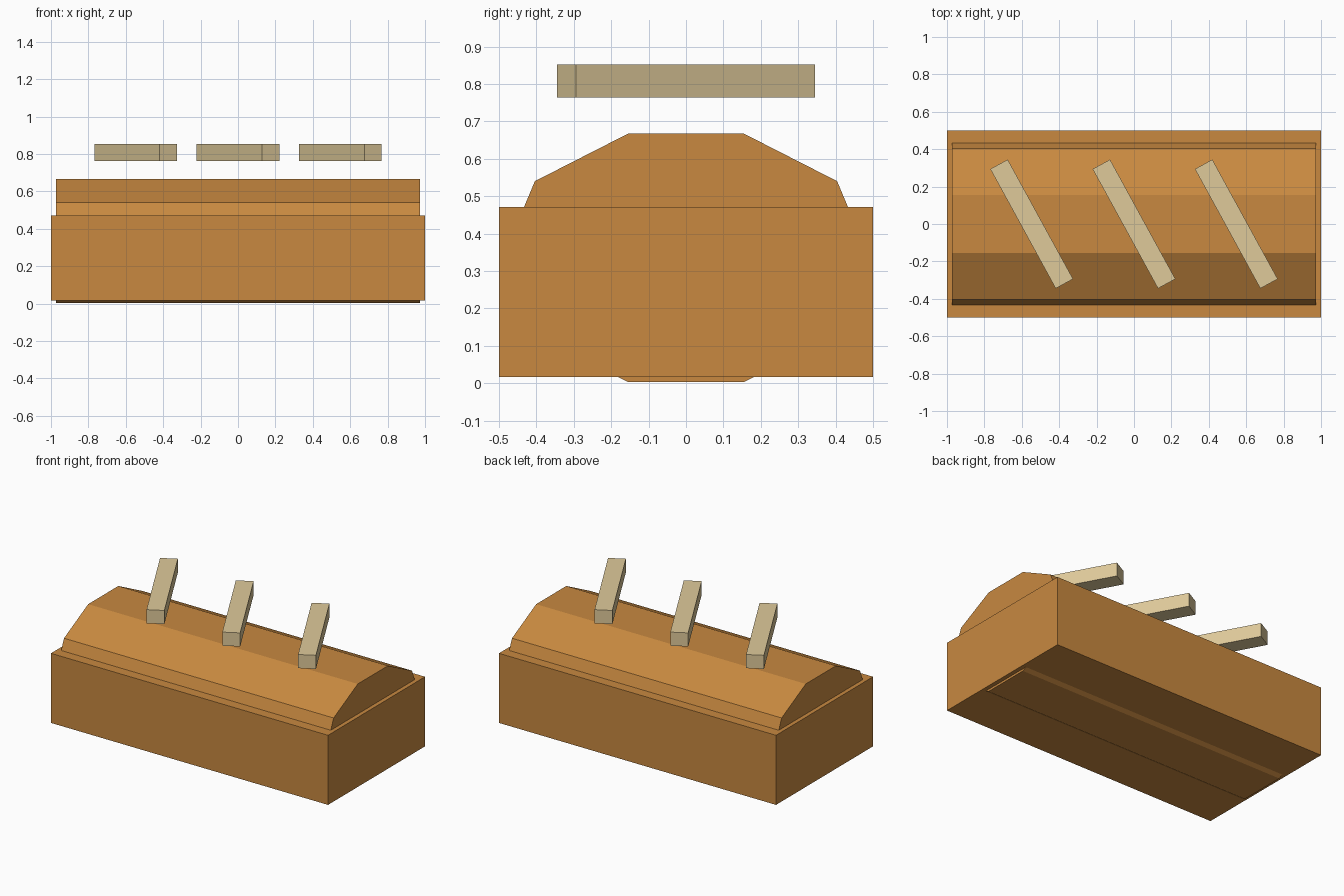
import bpy, bmesh, math
from mathutils import Matrix

cube = bpy.data.objects.get("Cube")
if cube:
    bpy.data.objects.remove(cube, do_unlink=True)


def material(name, rgb):
    mat = bpy.data.materials.new(name)
    mat.use_nodes = True
    mat.diffuse_color = (*rgb, 1)
    mat.node_tree.nodes["Principled BSDF"].inputs["Base Color"].default_value = (*rgb, 1)
    return mat


def add_object(name, bm, mat):
    bmesh.ops.recalc_face_normals(bm, faces=bm.faces)
    mesh = bpy.data.meshes.new(name)
    bm.to_mesh(mesh)
    bm.free()
    mesh.materials.append(mat)
    obj = bpy.data.objects.new(name, mesh)
    bpy.context.collection.objects.link(obj)
    return obj


def box(name, size, centre, mat, turn=0):
    bm = bmesh.new()
    bmesh.ops.create_cube(bm, size=1, matrix=Matrix.Diagonal((*size, 1)))
    obj = add_object(name, bm, mat)
    obj.location = centre
    obj.rotation_euler.z = turn
    return obj


crust = material("crust brown", (0.578, 0.25, 0.051))
cream = material("pale cream", (0.738, 0.591, 0.323))

# Rectangular lower body
box("lower_body", (2, 1, 0.454), (0, 0, 0.244), crust)

# Faceted loaf: a quarter profile mirrored to a full ring, then extruded in x
mid = 0.335
quarter = [(0.155, 0.332), (0.404, 0.205), (0.49, 0)]
half = quarter + [(y, -z) for y, z in reversed(quarter[:2])]
ring = half + [(-y, z) for y, z in reversed(half)]
bm = bmesh.new()
face = bm.faces.new([bm.verts.new((-0.973, y, mid + z)) for y, z in ring])
extruded = bmesh.ops.extrude_face_region(bm, geom=[face], use_keep_orig=True)
bmesh.ops.translate(bm, vec=(1.946, 0, 0),
                    verts=[v for v in extruded["geom"] if isinstance(v, bmesh.types.BMVert)])
add_object("faceted_loaf", bm, crust)

# Three slanted bars floating above the loaf
for side, x in (("right", -0.547), ("middle", 0), ("left", 0.547)):
    box(side + "_bar", (0.106, 0.728, 0.089), (x, 0, 0.8075), cream, math.radians(28.7))
